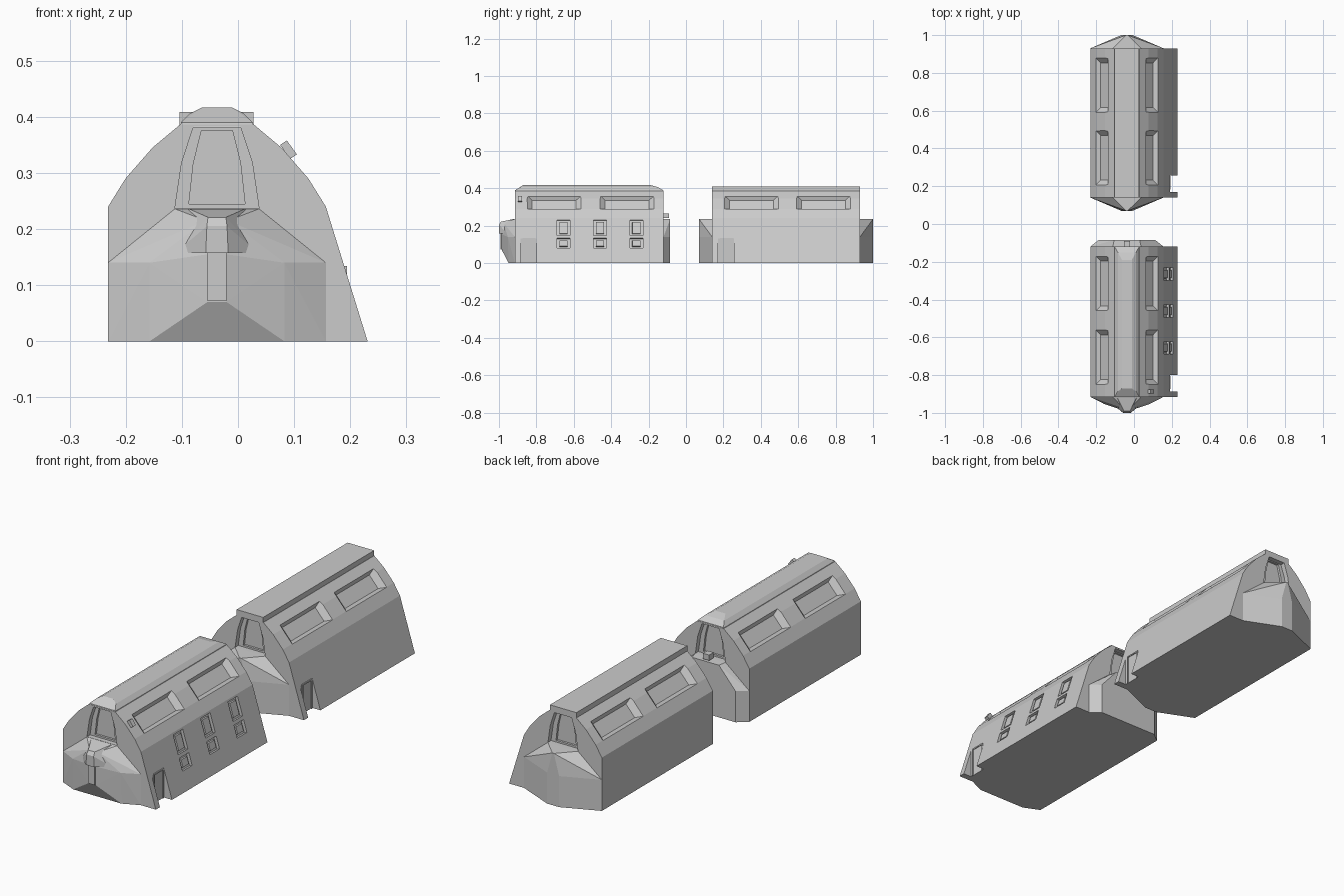
import bpy, bmesh, math
from mathutils import Vector, Matrix

if "Cube" in bpy.data.objects:
    bpy.data.objects.remove(bpy.data.objects["Cube"])

CX = -0.0375          # symmetry line of the arch
ARCH = [(.194, .24), (.163, .29), (.115, .345), (.066, .386)]


def make(name, bm):
    bmesh.ops.recalc_face_normals(bm, faces=bm.faces)
    me = bpy.data.meshes.new(name)
    bm.to_mesh(me)
    bm.free()
    ob = bpy.data.objects.new(name, me)
    bpy.context.collection.objects.link(ob)
    return ob


def prism(name, pts, y0, y1):
    """Extrude an x-z outline from y0 to y1."""
    bm = bmesh.new()
    f = bm.faces.new([bm.verts.new((x, y0, z)) for x, z in pts])
    r = bmesh.ops.extrude_face_region(bm, geom=[f])
    vs = [v for v in r['geom'] if isinstance(v, bmesh.types.BMVert)]
    bmesh.ops.translate(bm, verts=vs, vec=(0, y1 - y0, 0))
    return make(name, bm)


def hull(name, pts, mat=None):
    bm = bmesh.new()
    for p in pts:
        bm.verts.new(mat @ Vector(p) if mat else p)
    r = bmesh.ops.convex_hull(bm, input=bm.verts)
    loose = [v for v in bm.verts if not v.link_faces]
    bmesh.ops.delete(bm, geom=loose, context='VERTS')
    bmesh.ops.dissolve_limit(bm, angle_limit=.01, verts=bm.verts, edges=bm.edges)
    return make(name, bm)


def frustum(name, a, b, wa, wb, mat=None):
    """Tapered block: half sizes a at height wa, b at height wb."""
    return hull(name, [(sx * s[0], sy * s[1], w) for s, w in ((a, wa), (b, wb))
                       for sx in (-1, 1) for sy in (-1, 1)], mat)


def box(name, lo, hi):
    return hull(name, [(x, y, z) for x in (lo[0], hi[0]) for y in (lo[1], hi[1]) for z in (lo[2], hi[2])])


def both(pts):
    """Mirror points about the arch centre line."""
    return [(CX + s * x, y, z) for x, y, z in pts for s in (-1, 1)]


def cut(body, cutter):
    cutter.hide_render = True
    m = body.modifiers.new('cut', 'BOOLEAN')
    m.operation, m.object, m.solver = 'DIFFERENCE', cutter, 'EXACT'
    bpy.context.view_layer.objects.active = body
    bpy.ops.object.modifier_apply(modifier=m.name)
    bpy.data.objects.remove(cutter)


def slope(x, y, z, nx, nz):
    """Frame with local x down the slope, y along the building, z outward."""
    n = Vector((nx, 0, nz)).normalized()
    t = Vector((0, 1, 0))
    m = Matrix((t.cross(n), t, n)).transposed().to_4x4()
    m.translation = (x, y, z)
    return m


def gable_outline(w, z0, z1):
    right = [(w, z0), (w * .84, z0 + .55 * (z1 - z0)), (w * .55, z1)]
    return [(CX + x, z) for x, z in right] + [(CX - x, z) for x, z in reversed(right)]


def house(tag, y0, y1, door):
    # arched shell with one flared wall
    out = [(CX - .194, 0), (.231, 0)] + [(CX + x, z) for x, z in ARCH]
    out += [(CX - x, z) for x, z in reversed(ARCH)]
    body = prism(tag + '_shell', out, y0, y1)
    # roof skylight recesses
    for s in (-1, 1):
        for y in (y0 + .21, y1 - .195):
            cut(body, frustum('skylight_cut', (.033, .118), (.068, .18), -.024, .026,
                              slope(CX + s * .135, y, .327, s * .75, .66)))
    # stepped gable windows
    for y, d in ((y0, 1), (y1, -1)):
        cut(body, prism('gable_cut', gable_outline(.075, .237, .384), y - d * .02, y + d * .022))
        cut(body, prism('gable_cut', gable_outline(.050, .245, .376), y - d * .02, y + d * .032))
    # doorway notch in the flared wall
    cut(body, box('door_cut', (.19, door[0], -.02), (.3, door[1], .14)))
    a, b = door[0] + .012, door[1] - .004
    for n, lo, hi in (('post', (a, 0), (a + .006, .134)), ('post', (b - .006, 0), (b, .134)),
                      ('lintel', (a, .128), (b, .134))):
        box(tag + '_door_' + n, (.18, lo[0], lo[1]), (.194, hi[0], hi[1]))
    return body


def bay(name, y0, y1, flat):
    """Pointed end bay with hipped roof."""
    tip = .004 if flat < .1 else flat * .45
    hull(name, both([(.194, y0, 0), (.194, y0, .14), (flat, y1, 0), (flat, y1, .14),
                     (.075, y0, .237), (tip, y1, .235)]))


# rear building
house('rear_house', .14, .93, (.17, .257))
box('rear_ridge_cap', (CX - .067, .14, .38), (CX + .065, .93, .409))
bay('rear_house_front_bay', .14, .07, .03)
bay('rear_house_back_bay', .93, 1.0, .03)

# front building
front = house('front_house', -.915, -.12, (-.886, -.8))
hull('front_rounded_ridge', both([(.066, -.915, .38), (.066, -.12, .38), (.064, -.913, .39), (.064, -.122, .39),
                                  (.048, -.885, .406), (.048, -.15, .406),
                                  (.026, -.87, .417), (.026, -.19, .417)]))
bay('front_house_back_bay', -.12, -.085, .15)

# side windows: recess, pane and frame on the flared wall
for y in (-.655, -.46, -.265):
    for zc, h in ((.19, .043), (.107, .028)):
        m = slope(.157 + (.24 - zc) * .308, y, zc, 1, .308)
        cut(front, frustum('window_cut', (h, .034), (h, .034), -.014, .03, m))
        frustum('window_pane', (h - .01, .023), (h - .012, .021), -.018, -.004, m)

# entrance bay with undercut nose
hull('front_entrance_bay', both([(.194, -.915, 0), (.194, -.915, .14), (.12, -.948, 0), (.12, -.953, .14),
                                 (.017, -.985, .07), (.017, -.987, .155),
                                 (.075, -.915, .236), (.02, -.975, .215)]))
hull('entrance_canopy', both([(.075, -.955, .157), (.02, -1, .157), (.018, -1, .205), (.016, -.99, .221),
                              (.05, -.92, .236)]))
box('entrance_door', (CX - .017, -.991, .072), (CX + .017, -.96, .16))

# small fittings
box('rear_lamp', (CX - .015, -.122, .24), (CX + .015, -.09, .265))
hull('roof_vent', [(x, y, z) for x, z in ((.075, .35), (.093, .325), (.087, .358), (.105, .333))
                   for y in (-.897, -.877)])
